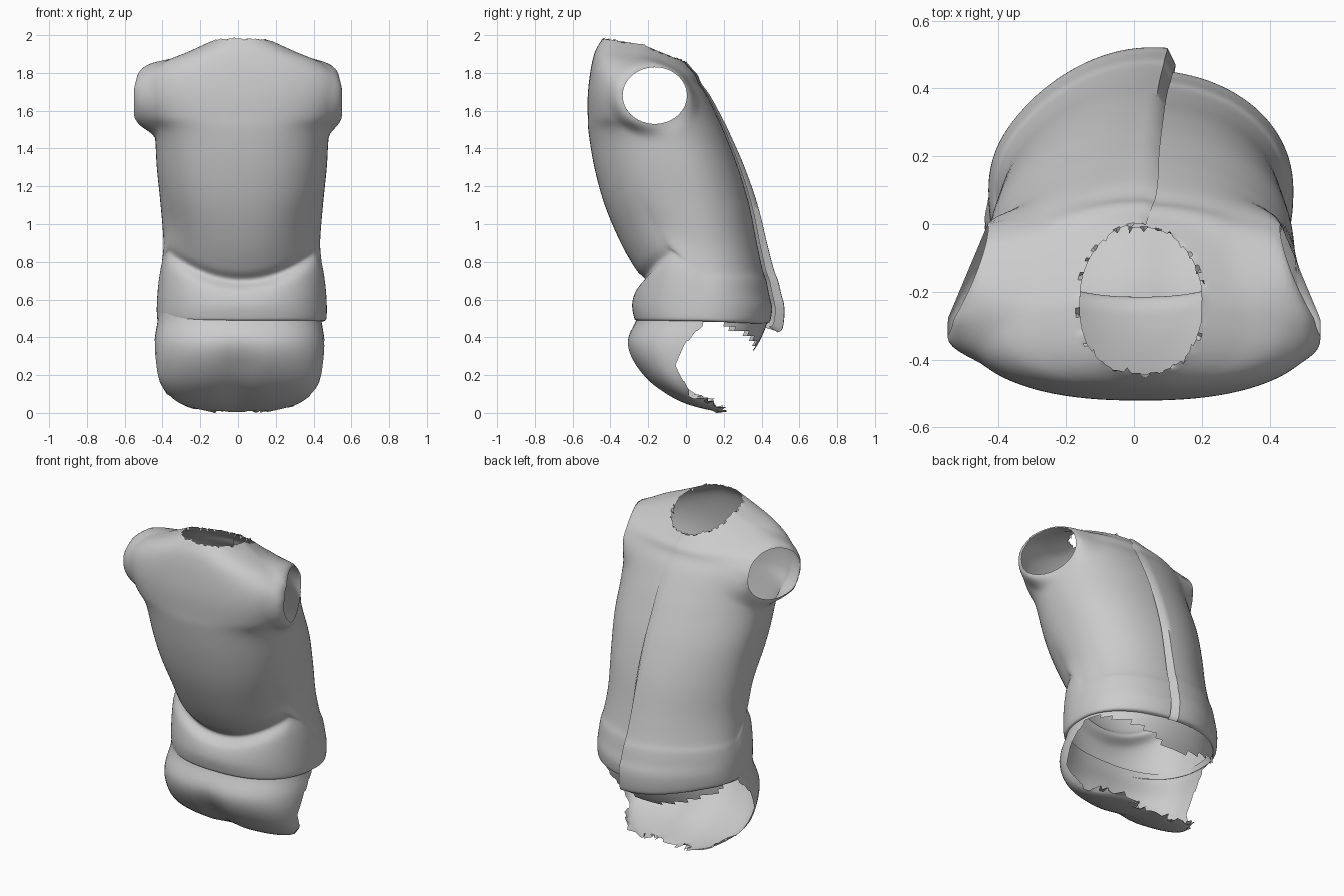
import bpy, bmesh, random
from math import sin, cos, pi, radians, hypot, copysign

if "Cube" in bpy.data.objects:
    bpy.data.objects.remove(bpy.data.objects["Cube"])

random.seed(4)
SEG = 120


def spline(rows, steps):
    """Catmull-Rom interpolation through section rows."""
    out = []
    for i in range(len(rows) - 1):
        a, b = rows[max(i - 1, 0)], rows[i]
        c, d = rows[i + 1], rows[min(i + 2, len(rows) - 1)]
        for k in range(steps):
            t = k / steps
            out.append([0.5 * (2 * q + (r - p) * t + (2 * p - 5 * q + 4 * r - s) * t * t
                               + (3 * q - p - 3 * r + s) * t ** 3)
                        for p, q, r, s in zip(a, b, c, d)])
    return out + [list(rows[-1])]


def clamp(v):
    return max(0.0, min(1.0, v))


def ease(v):
    v = clamp(v)
    return v * v * (3 - 2 * v)


def section(row, ang):
    """Point on a body section: back half is squarer than the front half."""
    z, dz, yb, yc, yf, xw = row
    n = 2 / 2.4 if sin(ang) < 0 else 2 / 2.1
    cx, sy = (copysign(abs(v) ** n, v) for v in (cos(ang), sin(ang)))
    y = yc + sy * (yf - yc if sy > 0 else yc - yb)
    return [xw * cx + 0.02, y, z - dz * sy * (1.4 if sy > 0 else 0.5)]


def loft(grid, closed):
    bm = bmesh.new()
    vs = [[bm.verts.new(p) for p in line] for line in grid]
    for a, b in zip(vs, vs[1:]):
        m = len(a)
        for j in range(m if closed else m - 1):
            k = (j + 1) % m
            bm.faces.new((a[j], a[k], b[k], b[j]))
    return bm


def drop(bm, test):
    bad = [f for f in bm.faces if test(f.calc_center_median())]
    bmesh.ops.delete(bm, geom=bad, context='FACES')


def finish(bm, name):
    me = bpy.data.meshes.new(name)
    bm.to_mesh(me)
    bm.free()
    ob = bpy.data.objects.new(name, me)
    bpy.context.collection.objects.link(ob)
    bpy.context.view_layer.objects.active = ob
    ob.select_set(True)
    bpy.ops.object.shade_smooth_by_angle(angle=radians(50))
    ob.select_set(False)
    return ob


# Garment body: z, tilt, y back, y widest, y front, half width
body_rows = [
    (0.485, 0.01, -0.265, 0.10, 0.42, 0.435),
    (0.50, 0.01, -0.275, 0.10, 0.445, 0.448),
    (0.57, 0.01, -0.285, 0.10, 0.455, 0.45),
    (0.64, 0.01, -0.265, 0.10, 0.44, 0.445),
    (0.70, 0.00, -0.215, 0.10, 0.425, 0.435),
    (0.76, 0.00, -0.265, 0.08, 0.405, 0.425),
    (0.90, 0.00, -0.345, 0.05, 0.375, 0.415),
    (1.10, 0.00, -0.43, 0.00, 0.335, 0.43),
    (1.30, 0.00, -0.485, -0.06, 0.275, 0.45),
    (1.48, 0.00, -0.515, -0.15, 0.205, 0.463),
    (1.57, 0.00, -0.52, -0.24, 0.165, 0.50),
    (1.68, 0.00, -0.52, -0.27, 0.11, 0.53),
    (1.77, 0.02, -0.51, -0.27, 0.07, 0.52),
    (1.845, 0.04, -0.495, -0.26, 0.05, 0.435),
    (1.90, 0.055, -0.475, -0.25, 0.02, 0.30),
    (1.95, 0.065, -0.44, -0.23, -0.01, 0.18),
]
rows = spline(body_rows, 6)
grid = []
for r in rows:
    h = clamp((1.8 - r[0]) / 1.2)                   # wrap fades toward the neck
    end, line = 86 - 8 * h, []
    for j in range(SEG + 1):
        a = 100 - (370 + 90 - end) * j / SEG
        p = section(r, radians(a))
        # left panel lifts over the right panel, with its edge tucked in
        lift = (1 - ease((a - end + 360) / 75)) * (0.012 + 0.058 * h)
        if j == SEG:
            lift *= 0.35
        p[0] += lift * 0.3 * cos(radians(a))
        p[1] += lift * max(0, sin(radians(a)))
        p[2] -= 0.7 * lift * clamp((0.6 - r[0]) * 8)
        # waist crease sweeps upward at the sides of the back
        z = r[0]
        w = ease((z - 0.52) / 0.18) if z < 0.7 else 1 - ease((z - 0.7) / 0.6)
        p[2] += w * 1.0 * (p[0] - 0.02) ** 2 * clamp(-2 * sin(radians(a)))
        line.append(p)
    grid.append(line)
# ragged neck edge, in broad teeth
for j, p in enumerate(grid[-1]):
    if j % 4 == 0:
        p[2] += random.uniform(-0.04, 0.01)
        p[1] += random.uniform(-0.02, 0.02)
body = loft(grid, False)

# Arm openings: pull the surface out to a slanted oval rim, then open it
AY, AZ, RY, RZ = -0.165, 1.68, 0.17, 0.15


def arm(c):
    return hypot((c.y - AY) / RY, (c.z - AZ) / RZ)


def rim_x(y, z):
    return 0.55 - 0.42 * max(0, y + 0.28) - 0.25 * max(0, z - 1.72)


drop(body, lambda c: abs(c.x) > 0.3 and arm(c) < 0.97)
for v in body.verts:
    c, d = v.co, arm(v.co)
    if abs(c.x) > 0.28 and d < 1.5:
        if v.is_boundary:
            c.y, c.z, d = AY + (c.y - AY) / d, AZ + (c.z - AZ) / d, 1
        w = ease((1.5 - d) / 0.5) * (ease((abs(c.x) - 0.28) / 0.1) if d > 1.02 else 1)
        c.x += w * (copysign(rim_x(c.y, c.z), c.x) - c.x)
finish(body, "wrapped_bodice")

# Trousers: full rings first, then leg openings removed
seat_rows = [
    (0.53, 0.0, -0.255, 0.05, 0.42, 0.43),
    (0.48, 0.0, -0.268, 0.05, 0.43, 0.435),
    (0.38, 0.0, -0.312, 0.03, 0.39, 0.45),
    (0.28, 0.0, -0.285, 0.0, 0.33, 0.445),
    (0.17, 0.0, -0.20, 0.0, 0.30, 0.425),
    (0.09, 0.0, -0.09, 0.03, 0.28, 0.37),
    (0.04, 0.0, 0.02, 0.12, 0.26, 0.29),
    (0.005, 0.0, 0.16, 0.20, 0.25, 0.15),
]
N = 64
seat_grid = []
for r in spline(seat_rows, 4):
    line = [section(r, 2 * pi * j / N) for j in range(N)]
    for p in line:                                   # centre cleft
        p[0] -= 0.012
        if p[1] < r[3] and p[2] < 0.42:
            p[1] += 0.03 * max(0, 1 - abs(p[0]) / 0.12) * min(1, (0.42 - p[2]) * 6)
    seat_grid.append(line)
seat = loft(seat_grid, True)
EDGE = [(0.0, 0.22), (0.04, 0.17), (0.08, 0.04), (0.15, 0.0), (0.25, -0.06),
        (0.37, 0.0), (0.44, 0.06), (0.48, 0.12), (0.6, 0.2)]


def leg_edge(z):
    for (z0, y0), (z1, y1) in zip(EDGE, EDGE[1:]):
        if z <= z1:
            return y0 + (y1 - y0) * (z - z0) / (z1 - z0)
    return 0.2


drop(seat, lambda c: c.y > leg_edge(c.z) and c.z < 0.47
     and not (c.y > 0.2 and c.z > 0.34 + 0.35 * max(0, abs(c.x) - 0.08)))
bmesh.ops.delete(seat, geom=[v for v in seat.verts if not v.link_faces], context='VERTS')
# leg hems follow the curve, lower edge stays torn
for v in seat.verts:
    c = v.co
    if v.is_boundary and c.z < 0.46 and c.y < 0.18:
        if c.z > 0.12:
            c.y += 0.8 * (leg_edge(c.z) - c.y)
        else:
            c.y += random.uniform(-0.02, 0.04)
            c.z = max(0, c.z + random.uniform(-0.01, 0.02))
finish(seat, "trouser_seat")
